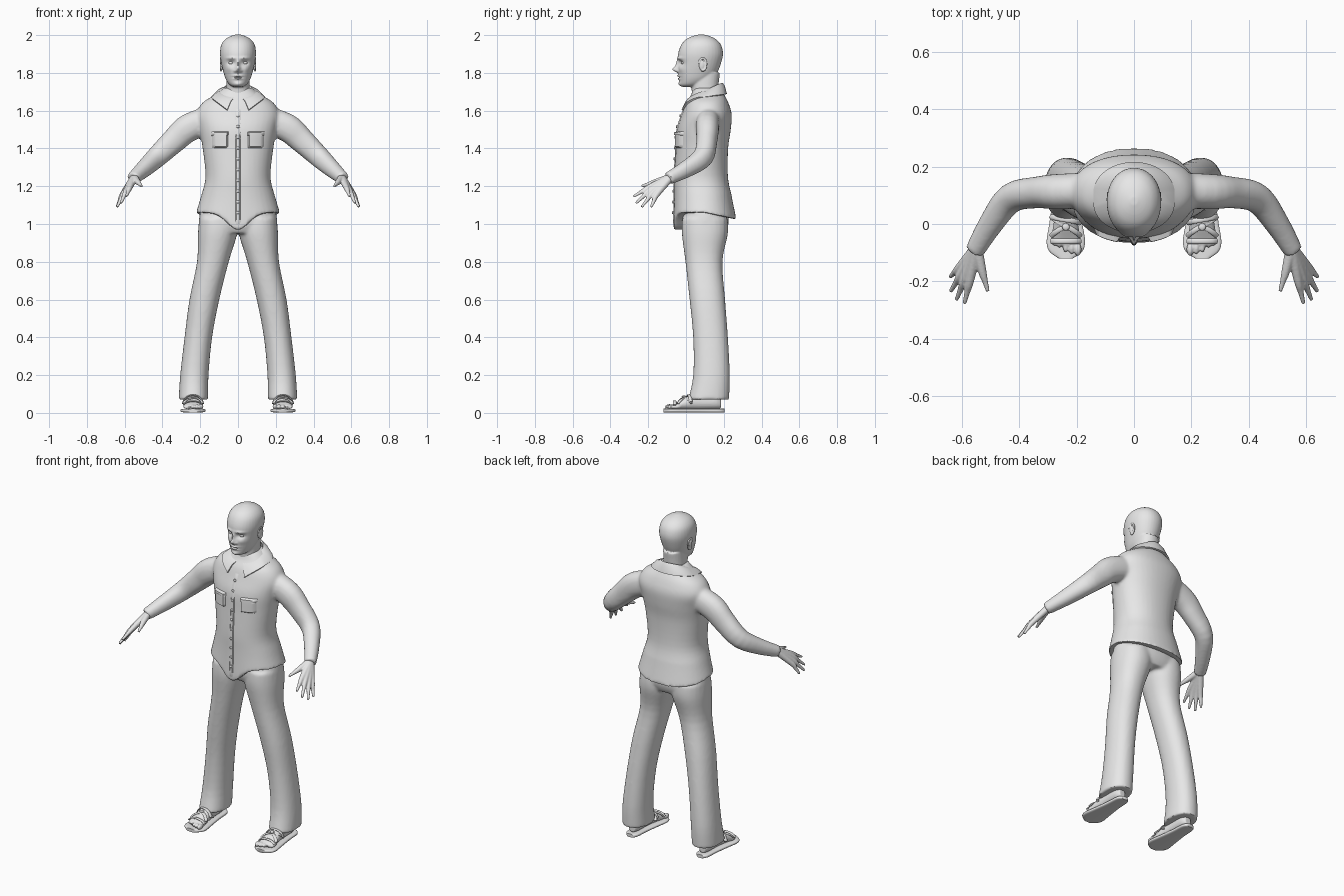
import bpy, bmesh
from math import sin, cos, pi, exp, radians
from mathutils import Vector
from mathutils.bvhtree import BVHTree

cube = bpy.data.objects.get("Cube")
if cube:
    bpy.data.objects.remove(cube)

grey = bpy.data.materials.new("plain grey")
grey.use_nodes = True
grey.diffuse_color = (0.8, 0.8, 0.8, 1)
grey.node_tree.nodes["Principled BSDF"].inputs["Base Color"].default_value = (0.8, 0.8, 0.8, 1)

X, Y, Z = Vector((1, 0, 0)), Vector((0, 1, 0)), Vector((0, 0, 1))


def refine(rings, steps=4):
    """Catmull-Rom interpolation between cross-sections."""
    pts = [Vector(r) for r in rings]
    pts = [pts[0]] + pts + [pts[-1]]
    out = []
    for a, b, c, d in zip(pts, pts[1:], pts[2:], pts[3:]):
        for i in range(steps):
            t = i / steps
            out.append(b + (c - a) * (t / 2) + (a * 2 - b * 5 + c * 4 - d) * (t * t / 2)
                       + (b * 3 - a - c * 3 + d) * (t ** 3 / 2))
    return out + [pts[-1]]


def loft(bm, rings, axis=None, n=28, p=2.2):
    """Closed skin over rings (x, y, z, half width, half depth)."""
    rings = refine(rings)
    loops = []
    for i, r in enumerate(rings):
        c = Vector(r[:3])
        t = axis or (Vector(rings[min(i + 1, len(rings) - 1)][:3])
                     - Vector(rings[max(i - 1, 0)][:3])).normalized()
        u = X if abs(t.z) > 0.99 else t.cross(Z).normalized()
        v = Y if abs(t.z) > 0.99 else u.cross(t)
        loop = []
        for k in range(n):
            ca, sa = cos(2 * pi * k / n), sin(2 * pi * k / n)
            q = (abs(ca) ** p + abs(sa) ** p) ** (-1 / p)
            loop.append(bm.verts.new(c + u * (r[3] * ca * q) + v * (r[4] * sa * q)))
        loops.append(loop)
    for a, b in zip(loops, loops[1:]):
        for k in range(n):
            bm.faces.new((a[k], a[(k + 1) % n], b[(k + 1) % n], b[k]))
    bm.faces.new(loops[0])
    bm.faces.new(loops[-1][::-1])


def ball(bm, centre, size):
    made = bmesh.ops.create_uvsphere(bm, u_segments=16, v_segments=10, radius=1)["verts"]
    bmesh.ops.scale(bm, vec=size, verts=made)
    bmesh.ops.translate(bm, vec=centre, verts=made)


def finish(name, bm, voxel=0, flip=1, shape=None, solid=0):
    """Make the object, fuse its pieces, then sculpt it by a rule."""
    bmesh.ops.scale(bm, vec=(flip, 1, 1), verts=bm.verts)
    bmesh.ops.recalc_face_normals(bm, faces=bm.faces)
    me = bpy.data.meshes.new(name)
    bm.to_mesh(me)
    bm.free()
    me.materials.append(grey)
    ob = bpy.data.objects.new(name, me)
    bpy.context.collection.objects.link(ob)
    bpy.ops.object.select_all(action='DESELECT')
    ob.select_set(True)
    bpy.context.view_layer.objects.active = ob
    if voxel:
        m = ob.modifiers.new("fuse", 'REMESH')
        m.mode, m.voxel_size = 'VOXEL', voxel
        m = ob.modifiers.new("soften", 'SMOOTH')
        m.factor, m.iterations = 0.5, 6
    if solid:
        m = ob.modifiers.new("thickness", 'SOLIDIFY')
        m.thickness, m.offset = solid, 0
    for m in list(ob.modifiers):
        bpy.ops.object.modifier_apply(modifier=m.name)
    if shape:
        for v in ob.data.vertices:
            shape(v.co)
    bpy.ops.object.shade_smooth_by_angle(angle=radians(45))
    return ob


# Shirt: torso and sleeves fused, with a dipping hem
def hem(co):
    if co.z < 1.16:
        dip = 0.09 * exp(-(co.x / 0.08) ** 2) if co.y < 0.1 else 0.035 * (co.y - 0.1) / 0.16
        co.z -= dip * (1.16 - co.z) / 0.1


bm = bmesh.new()
loft(bm, [(0, .1, 1.06, .222, .167), (0, .09, 1.15, .195, .152), (0, .08, 1.25, .172, .142),
          (0, .085, 1.4, .187, .138), (0, .095, 1.5, .205, .142), (0, .11, 1.58, .22, .132),
          (0, .112, 1.64, .19, .113), (0, .115, 1.68, .13, .09), (0, .11, 1.72, .075, .07)], Z, 40)
for s in (1, -1):
    loft(bm, [(s * x, y, z, a, b) for x, y, z, a, b in (
        (.13, .12, 1.56, .06, .07), (.26, .113, 1.51, .062, .074), (.34, .11, 1.44, .055, .066),
        (.43, .09, 1.355, .052, .056), (.5, .0, 1.29, .043, .045), (.557, -.095, 1.24, .034, .033))])
shirt = finish("shirt", bm, 0.009, shape=hem)
bm = bmesh.new()
bm.from_mesh(shirt.data)
shirt_tree = BVHTree.FromBMesh(bm)
bm.free()


def front(x, z):
    hit = shirt_tree.ray_cast(Vector((x, -1, z)), Y)[0]
    return hit.y if hit else 0.0


def patch(name, x0, x1, z0, z1, raise_by, nx=9, nz=9):
    """Pad that follows the shirt front, with its rim sunk in."""
    bm = bmesh.new()
    grid = []
    for i in range(nx):
        for j in range(nz):
            x, z = x0 + (x1 - x0) * i / (nx - 1), z0 + (z1 - z0) * j / (nz - 1)
            rim = i in (0, nx - 1) or j in (0, nz - 1)
            grid.append(bm.verts.new((x, front(x, z) - (-0.004 if rim else raise_by), z)))
    for i in range(nx - 1):
        for j in range(nz - 1):
            k = i * nz + j
            bm.faces.new((grid[k], grid[k + nz], grid[k + nz + 1], grid[k + 1]))
    ob = finish(name, bm)
    if sum(p.normal.y for p in ob.data.polygons) > 0:
        ob.data.flip_normals()


# Shirt front: placket, buttons, pockets
patch("placket", -.016, .016, .985, 1.62, .004, 5, 30)
for side, s in (("left", 1), ("right", -1)):
    patch(side + "_pocket", s * .095 - .045, s * .095 + .045, 1.4, 1.485, .013)
    patch(side + "_pocket_flap", s * .095 - .048, s * .095 + .048, 1.465, 1.492, .018, 9, 5)
bm = bmesh.new()
for i in range(10):
    z = 1.06 + i * 0.057
    ball(bm, (0, front(0, z) - .006, z), (.008, .005, .008))
finish("buttons", bm)

# Collar: stand folded out into two front points
bm = bmesh.new()
rows = []
for i in range(41):
    a = radians(-164 + 8.2 * i)
    tip = abs(a / radians(164)) ** 6
    top = Vector((.074 * sin(a), .105 + .085 * cos(a), 1.705 + .04 * cos(a)))
    low = Vector((.137 * sin(a) * (1 + .5 * tip), .112 + .1 * cos(a), 1.672 + .015 * cos(a) - .055 * tip))
    if low.y < .1:
        low.y = min(low.y, front(low.x, low.z) - .008)
    mid = (top + low) / 2 + Vector((0, 0, .012))
    rows.append([bm.verts.new(q) for q in (top, mid, low)])
for a, b in zip(rows, rows[1:]):
    for k in (0, 1):
        bm.faces.new((a[k], b[k], b[k + 1], a[k + 1]))
finish("collar", bm, solid=0.01)

# Trousers: hips and two flared legs fused
bm = bmesh.new()
loft(bm, [(0, .1, 1.09, .195, .125), (0, .1, 1.0, .208, .125), (0, .1, .95, .18, .105)], Z, 40)
for s in (1, -1):
    loft(bm, [(s * x, y, z, a, b) for x, y, z, a, b in (
        (.105, .1, 1.03, .1, .12), (.108, .1, .95, .104, .122), (.133, .095, .8, .084, .098),
        (.178, .113, .6, .079, .094), (.21, .13, .4, .073, .092), (.231, .135, .2, .075, .097),
        (.236, .12, .07, .078, .108))], Z)
finish("trousers", bm, 0.009)

# Head and neck: fused, then face features pressed in or out as
# (x, z, width, height, amount); minus is forward
FEATURES = [(0, 1.818, .013, .014, -.027), (0, 1.845, .009, .025, -.014), (.016, 1.81, .008, .007, -.008),
            (.036, 1.853, .02, .013, .014), (.034, 1.878, .026, .008, -.007), (.045, 1.82, .02, .016, -.005),
            (0, 1.784, .022, .005, -.009), (0, 1.777, .026, .003, .006), (0, 1.769, .019, .005, -.008),
            (0, 1.74, .022, .012, -.008)]


def face(co):
    if co.y < 0.05 and co.z > 1.72:
        fade = min(1, (0.05 - co.y) / 0.04)
        x, z = abs(co.x), co.z
        co.y += fade * sum(k * exp(-((x - fx) / w) ** 2 - ((z - fz) / h) ** 2)
                           for fx, fz, w, h, k in FEATURES)


bm = bmesh.new()
loft(bm, [(0, .015, 1.726, .024, .035), (0, .03, 1.738, .046, .062), (0, .05, 1.765, .064, .086),
          (0, .062, 1.8, .076, .103), (0, .072, 1.85, .088, .113), (0, .077, 1.9, .095, .119),
          (0, .08, 1.945, .09, .107), (0, .08, 1.975, .071, .083), (0, .08, 1.993, .043, .05),
          (0, .08, 2.003, .012, .014)], Z, 36, 2.1)
loft(bm, [(0, .105, 1.63, .066, .07), (0, .1, 1.71, .062, .07), (0, .1, 1.8, .062, .08)], Z)
finish("head", bm, 0.0045, shape=face)

bm = bmesh.new()
for s in (1, -1):
    ball(bm, (s * .036, -.014, 1.853), (.014, .012, .009))
finish("eyes", bm)

FINGERS = {"thumb": [(.53, -.165, 1.222), (.51, -.235, 1.2)],
           "index": [(.572, -.195, 1.195), (.592, -.278, 1.145)],
           "middle": [(.59, -.19, 1.18), (.62, -.265, 1.11)],
           "ring": [(.603, -.175, 1.166), (.64, -.235, 1.09)],
           "little": [(.612, -.155, 1.155), (.642, -.185, 1.09)]}

for side, s in (("left", 1), ("right", -1)):
    # Ear: rim with a hollow suggested by a smaller lobe
    bm = bmesh.new()
    loft(bm, [(.09, .088 + .02 * cos(a), 1.845 + .033 * sin(a), .006, .006)
              for a in (radians(d) for d in range(-110, 171, 35))], n=10)
    ball(bm, (.087, .085, 1.84), (.009, .017, .028))
    finish(side + "_ear", bm, 0.003, s)

    # Hand: each finger runs from the wrist, the palm forms where they meet
    bm = bmesh.new()
    for knuckle, tip in FINGERS.values():
        mid = [(a + b) / 2 for a, b in zip(knuckle, tip)]
        loft(bm, [(.549, -.08, 1.248, .02, .02), (*knuckle, .015, .015),
                  (*mid, .0105, .0105), (*tip, .007, .007)], n=12)
    finish(side + "_hand", bm, 0.004, s)

    # Sandal sole: wide at the toes, narrow at the heel
    bm = bmesh.new()
    loft(bm, [(.238, y, .012, w, .01) for y, w in ((.205, .02), (.18, .038), (.1, .044), (.0, .058),
              (-.06, .067), (-.095, .058), (-.12, .025))], Y, 24, 4)
    finish(side + "_sole", bm, 0, s)

    # Foot with five toes
    bm = bmesh.new()
    loft(bm, [(.238, y, z, w, h) for y, z, w, h in ((.185, .05, .02, .025), (.15, .06, .034, .04),
              (.06, .06, .036, .042), (.0, .05, .043, .034), (-.05, .036, .051, .02),
              (-.075, .03, .048, .012))], Y, 20)
    for i in range(5):
        r = .015 - .0016 * i
        ball(bm, (.196 + .0215 * i, -.088 + .006 * i + .003 * i * (i > 2), .032), (r * .85, .024, r))
    finish(side + "_foot", bm, 0.004, s)

    # Sandal straps: two crossing the instep, one over the toes, one at the ankle
    bm = bmesh.new()
    for y0, y1, top in ((-.055, .04, .08), (.04, -.055, .076), (-.06, -.06, .062), (.0, .03, .094)):
        loft(bm, [(.238 - .056 * cos(t), y0 + (y1 - y0) * t / pi, .02 + (top - .02) * sin(t) ** .7, .009, .004)
                  for t in (pi * k / 8 for k in range(1, 8))], n=10)
    ball(bm, (.238, -.01, .086), (.013, .013, .006))
    finish(side + "_straps", bm, 0, s)
